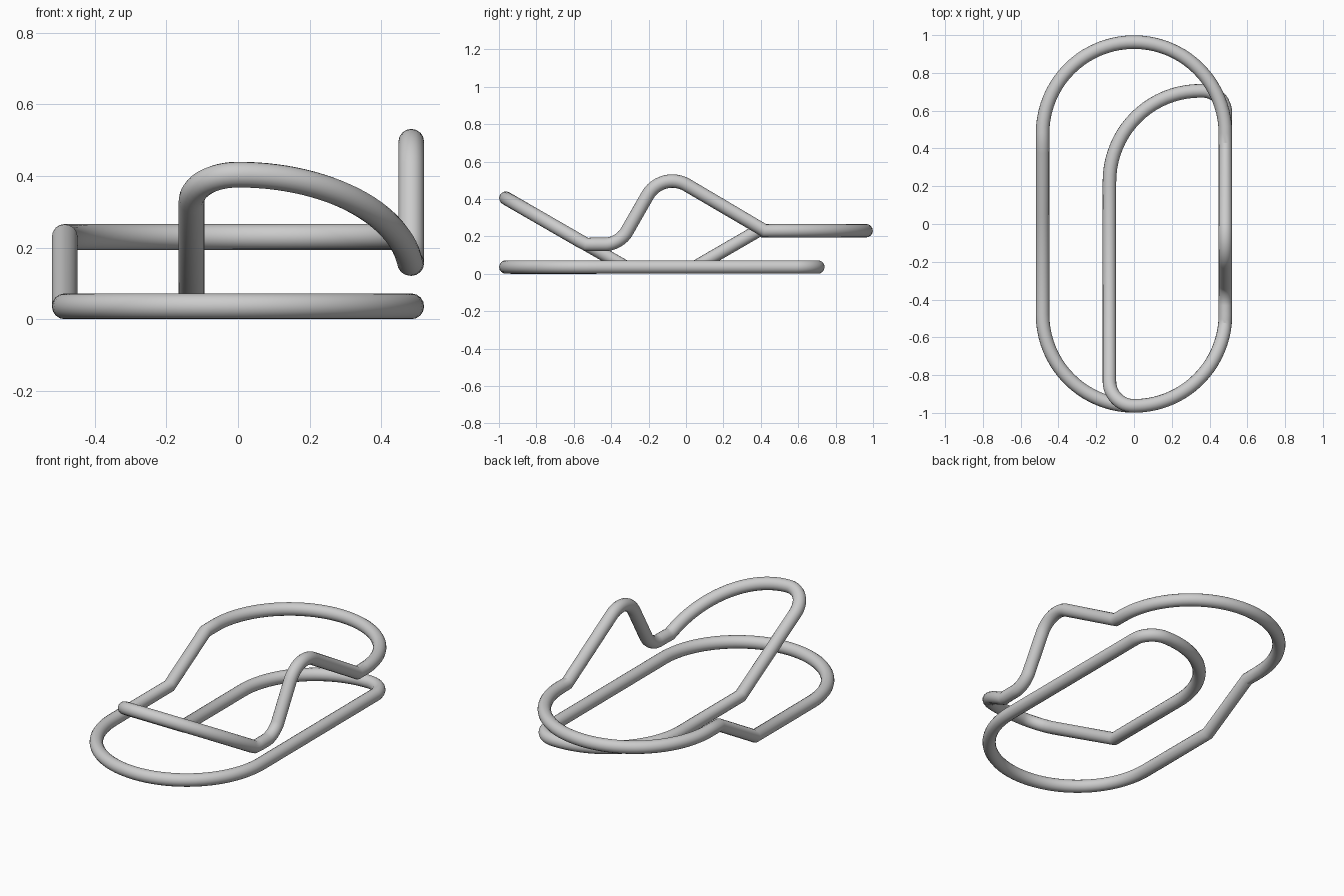
import bpy
from math import sin, cos, pi
from mathutils import Vector

if "Cube" in bpy.data.objects:
    bpy.data.objects.remove(bpy.data.objects["Cube"])

R = 0.036            # wire radius
X, Y, A = 0.484, 0.963, 0.484   # half width, half length, big bend radius
LOW, MID, DIP = 0.036, 0.23, 0.157
SLOPE = 0.577        # 30 degree folds


def bend(a, b, c, n=20):
    """Smooth bend from a to c that is tangent to both legs of corner b."""
    a, b, c = Vector(a), Vector(b), Vector(c)
    o = a + c - b
    return [o + (b - c) * cos(t) + (b - a) * sin(t)
            for t in (pi / 2 * i / n for i in range(n + 1))]


def fillet(prev, b, nxt, length, n=12):
    """Round corner b, starting the given length away from it."""
    b = Vector(b)
    d1 = (Vector(prev) - b).normalized()
    d2 = (Vector(nxt) - b).normalized()
    return bend(b + d1 * length, b, b + d2 * length, n)


path = []

# back loop, right to left
path += [Vector((X, 0.42, MID))]
path += bend((X, Y - A, MID), (X, Y, MID), (0, Y, MID))
path += bend((0, Y, MID), (-X, Y, MID), (-X, Y - A, MID))[1:]

# left fold down to the base, then the front loop
path += [Vector((-X, 0.385, MID)), Vector((-X, 0.05, LOW))]
path += bend((-X, A - Y, LOW), (-X, -Y, LOW), (0, -Y, LOW))
path += bend((0, -Y, LOW), (X, -Y, LOW), (X, A - Y, LOW))[1:]

# inner loop on the base
path += bend((X, 0.585, LOW), (X, 0.705, LOW), (0.364, 0.705, LOW), 12)
path += bend((0.35, 0.705, LOW), (-0.13, 0.705, LOW), (-0.13, 0.225, LOW))

# inner leg rising to the raised front loop, which lies in a tilted plane
path += [Vector((-0.13, -0.323, LOW))]
raised = bend((-0.13, -0.833, 0), (-0.13, -Y, 0), (0, -Y, 0), 12)
raised += bend((0, -Y, 0), (X, -Y, 0), (X, A - Y, 0), 28)[1:]
for p in raised:
    p.z = max(DIP, 0.404 + SLOPE * (-Y - p.y))
path += raised

# right side: dip, hump, and fold back to the start
dip, peak, end = (X, -0.356, DIP), (X, -0.129, 0.553), (X, 0.42, MID)
path += fillet((X, -0.48, DIP), dip, peak, 0.075)
path += fillet(dip, peak, end, 0.155)

curve = bpy.data.curves.new("bent_wire", 'CURVE')
curve.dimensions = '3D'
curve.bevel_depth = R
curve.bevel_resolution = 6
curve.use_fill_caps = False
spline = curve.splines.new('POLY')
spline.points.add(len(path) - 1)
for point, p in zip(spline.points, path):
    point.co = (*p, 1)
spline.use_cyclic_u = True

wire = bpy.data.objects.new("bent_wire", curve)
bpy.context.collection.objects.link(wire)
bpy.context.view_layer.objects.active = wire
wire.select_set(True)
bpy.ops.object.convert(target='MESH')
bpy.ops.object.shade_smooth_by_angle()
